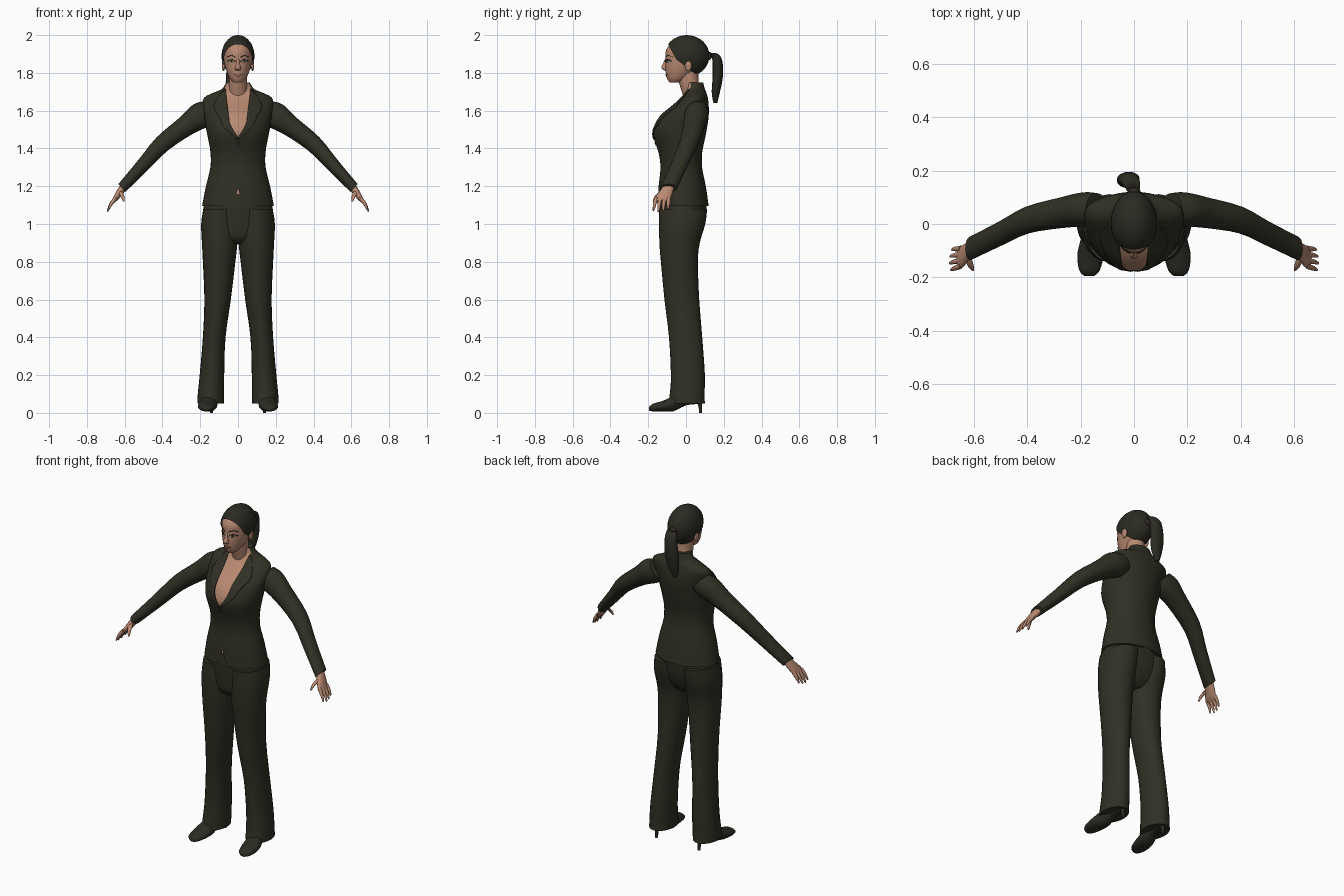
import bpy, bmesh, math
from mathutils import Vector
from mathutils.bvhtree import BVHTree

cube = bpy.data.objects.get("Cube")
if cube:
    bpy.data.objects.remove(cube, do_unlink=True)


def material(name, r, g, b):
    m = bpy.data.materials.new(name)
    m.use_nodes = True
    m.diffuse_color = (r, g, b, 1)
    node = next(n for n in m.node_tree.nodes if n.type == "BSDF_PRINCIPLED")
    node.inputs["Base Color"].default_value = (r, g, b, 1)
    node.inputs["Roughness"].default_value = 0.8
    return m


SUIT = material("dark olive cloth", 0.030, 0.029, 0.018)
SKIN = material("warm skin", 0.48, 0.25, 0.165)
HAIR = material("dark hair", 0.024, 0.023, 0.016)
SHOE = material("dark leather", 0.025, 0.024, 0.017)
WHITE = material("eye white", 0.5, 0.45, 0.4)
DARK = material("eye and brow dark", 0.03, 0.022, 0.016)
LIPS = material("lip rose", 0.33, 0.13, 0.10)
X, Y, Z = Vector((1, 0, 0)), Vector((0, 1, 0)), Vector((0, 0, 1))
made = []


def finish(name, bm, *mats):
    mesh = bpy.data.meshes.new(name)
    bm.to_mesh(mesh)
    bm.free()
    for m in mats:
        mesh.materials.append(m)
    ob = bpy.data.objects.new(name, mesh)
    bpy.context.collection.objects.link(ob)
    made.append(ob)
    return ob


def spline(rows, steps):
    """Smooth rows of numbers with a Catmull-Rom curve."""
    rows = [Vector(r) for r in rows]
    pts = [rows[0]] + rows + [rows[-1]]
    out = []
    for a, b, c, d in zip(pts, pts[1:], pts[2:], pts[3:]):
        for i in range(steps):
            t = i / steps
            out.append(0.5 * (2 * b + (c - a) * t + (2 * a - 5 * b + 4 * c - d) * t * t
                              + (3 * b - a - 3 * c + d) * t ** 3))
    return out + [rows[-1]]


def loft(rings, u=X, v=Y, sides=24, steps=3, flip=1):
    """Skin elliptical rings (x, y, z, radius along u, radius along v)."""
    bm = bmesh.new()
    loops = []
    for x, y, z, ru, rv in spline(rings, steps):
        loop = []
        for i in range(sides):
            a = math.tau * i / sides
            p = Vector((x, y, z)) + u * ru * math.cos(a) + v * rv * math.sin(a)
            loop.append(bm.verts.new((p.x * flip, p.y, p.z)))
        loops.append(loop)
    for a, b in zip(loops, loops[1:]):
        for i in range(sides):
            j = (i + 1) % sides
            bm.faces.new((a[i], a[j], b[j], b[i]))
    bm.faces.new(loops[0])
    bm.faces.new(loops[-1])
    bmesh.ops.recalc_face_normals(bm, faces=bm.faces)
    return bm


def ellipsoid(center, radii):
    bm = bmesh.new()
    bmesh.ops.create_uvsphere(bm, u_segments=32, v_segments=20, radius=1)
    bmesh.ops.scale(bm, vec=radii, verts=bm.verts)
    bmesh.ops.translate(bm, vec=center, verts=bm.verts)
    return bm


def bisect(bm, co, no, **kw):
    bmesh.ops.bisect_plane(bm, geom=bm.verts[:] + bm.edges[:] + bm.faces[:],
                           plane_co=co, plane_no=no, **kw)


def wedge(bm, planes, y_max):
    """Cut mirrored front-view planes and return the front faces inside them."""
    both = [(Vector((x * s, 0, z)), Vector((nx * s, 0, nz)))
            for x, z, nx, nz in planes for s in (1, -1)]
    for co, no in both:
        bisect(bm, co, no)
    inside = []
    for f in bm.faces:
        c = f.calc_center_median()
        if c.y < y_max and all((c - co).dot(no) > 0 for co, no in both):
            inside.append(f)
    return inside


def plate(name, target, inner, outer, mat, lift=0.003, flip=1, columns=5):
    """Thin panel between two (x, z) edges, laid on the front of a part."""
    src = bmesh.new()
    src.from_mesh(target.data)
    tree = BVHTree.FromBMesh(src)
    src.free()
    bm = bmesh.new()
    rows = []
    for a, b in zip(spline(inner, 3), spline(outer, 3)):
        row = []
        for i in range(columns):
            p = a.lerp(b, i / (columns - 1))
            hit = tree.ray_cast(Vector((p.x * flip, -1, p.y)), Y)[0]
            y = hit.y if hit else -0.1
            row.append(bm.verts.new((p.x * flip, y - lift, p.y)))
        rows.append(row)
    for a, b in zip(rows, rows[1:]):
        for i in range(columns - 1):
            f = bm.faces.new((a[i], a[i + 1], b[i + 1], b[i]))
            f.normal_update()
            if f.normal.y > 0:
                f.normal_flip()
    ob = finish(name, bm, mat)
    mod = ob.modifiers.new("thickness", "SOLIDIFY")
    mod.thickness = 0.004
    return ob


# Jacket, with the open neckline as skin and a notch in the front hem
bm = loft([(0, -.015, 1.095, .19, .135), (0, -.02, 1.2, .17, .125), (0, -.025, 1.3, .146, .11),
           (0, -.03, 1.38, .146, .116), (0, -.035, 1.45, .158, .135), (0, -.032, 1.5, .168, .142),
           (0, -.01, 1.57, .178, .13), (0, .025, 1.63, .186, .095), (0, .045, 1.67, .178, .07),
           (0, .05, 1.695, .13, .058), (0, .05, 1.715, .085, .05), (0, .045, 1.75, .062, .045)],
          sides=40)
for f in wedge(bm, [(0, 1.455, -.075, .042), (.042, 1.53, -.21, .028)], .025):
    f.material_index = 1
notch = wedge(bm, [(0, 1.19, -.1, -.03)], 0)
bmesh.ops.delete(bm, geom=notch, context="FACES")
jacket = finish("jacket", bm, SUIT, SKIN)

# Body under the jacket
finish("midriff", loft([(0, -.02, 1.14, .15, .115), (0, -.022, 1.23, .14, .105)]), SKIN)
finish("hips", loft([(0, -.02, 1.16, .165, .12), (0, -.017, 1.1, .18, .126), (0, -.02, 1, .192, .115),
                     (0, -.03, .93, .165, .095), (0, -.03, .895, .1, .06)], sides=32), SUIT)
finish("neck", loft([(0, .045, 1.64, .055, .05), (0, .03, 1.7, .05, .052),
                     (0, .015, 1.75, .048, .052), (0, .01, 1.81, .048, .055)]), SKIN)

# Head and nose
head = finish("head", loft([(0, -.06, 1.748, .022, .026), (0, -.047, 1.768, .042, .052),
                            (0, -.03, 1.80, .057, .077), (0, -.01, 1.84, .07, .1),
                            (0, .002, 1.88, .076, .11), (0, .004, 1.92, .076, .11),
                            (0, .004, 1.96, .058, .08), (0, .004, 1.985, .03, .045)],
                           sides=32), SKIN)
finish("nose", loft([(0, -.104, 1.875, .007, .006), (0, -.11, 1.85, .009, .012),
                     (0, -.116, 1.826, .016, .015), (0, -.104, 1.812, .012, .009)], sides=12), SKIN)
plate("mouth", head, [(-.024, 1.79), (0, 1.795), (.024, 1.79)],
      [(-.023, 1.788), (0, 1.779), (.023, 1.788)], LIPS)

# Swept-back hair, cut along the hairline
bm = ellipsoid((0, .004, 1.89), (.087, .12, .11))
bisect(bm, (0, -.05, 1.87), (0, .085, .047), clear_inner=True)
bisect(bm, (0, -.05, 1.87), (0, .09, .12), clear_inner=True)
finish("hair_cap", bm, HAIR)
finish("ponytail", loft([(0, .115, 1.89, .018, .016), (-.005, .14, 1.905, .028, .02),
                         (-.015, .165, 1.87, .036, .026), (-.022, .168, 1.78, .042, .027),
                         (-.028, .158, 1.7, .034, .022), (-.035, .155, 1.64, .012, .01)],
                        sides=16), HAIR)
bm = ellipsoid((0, .122, 1.89), (.024, .014, .022))
finish("hair_tie", bm, DARK)

# Jacket button
plate("button", jacket, [(-.006, 1.432), (-.009, 1.424), (-.006, 1.416)],
      [(.006, 1.432), (.009, 1.424), (.006, 1.416)], DARK)

across = Vector((.66, 0, .75))
for s, side in ((1, "left_"), (-1, "right_")):
    # Lapel
    plate(side + "lapel", jacket,
          [(.066, 1.715), (.06, 1.66), (.051, 1.59), (.043, 1.53), (0, 1.457)],
          [(.082, 1.705), (.128, 1.625), (.102, 1.57), (.075, 1.515), (.006, 1.447)],
          SUIT, .005, s, 7)

    # Face details and ear
    plate(side + "eye", head, [(.018, 1.861), (.034, 1.869), (.052, 1.862)],
          [(.018, 1.859), (.034, 1.854), (.052, 1.860)], WHITE, .002, s)
    plate(side + "iris", head, [(.029, 1.867), (.035, 1.870), (.041, 1.867)],
          [(.029, 1.856), (.035, 1.854), (.041, 1.856)], DARK, .004, s)
    plate(side + "lash", head, [(.015, 1.862), (.034, 1.873), (.056, 1.865)],
          [(.016, 1.859), (.034, 1.868), (.055, 1.861)], DARK, .005, s)
    plate(side + "brow", head, [(.014, 1.886), (.038, 1.895), (.058, 1.885)],
          [(.014, 1.881), (.038, 1.890), (.058, 1.883)], DARK, .003, s)
    finish(side + "ear", ellipsoid((.077 * s, .012, 1.838), (.009, .018, .029)), SKIN)

    # Sleeve
    finish(side + "sleeve", loft([(.14, .06, 1.605, .06, .056), (.19, .055, 1.577, .073, .064),
                                  (.27, .043, 1.523, .056, .058), (.40, .015, 1.425, .046, .051),
                                  (.5, -.035, 1.315, .037, .046), (.615, -.092, 1.19, .028, .044)],
                                 across, Y, flip=s), SUIT)

    # Hand, fingers and thumb
    finish(side + "palm", loft([(.60, -.088, 1.205, .021, .03), (.625, -.105, 1.17, .019, .036),
                                (.645, -.122, 1.14, .015, .042), (.66, -.128, 1.12, .009, .038)],
                               across, Y, 16, flip=s), SKIN)
    for i, length in enumerate((.9, 1, .95, .8)):
        o = (i - 1.5) * .022
        tip = [(.65, -.125 + o, 1.135, .011, .011),
               (.65 + .026 * length, -.13 + o * 1.1, 1.135 - .035 * length, .009, .009),
               (.65 + .042 * length, -.134 + o * 1.15, 1.135 - .07 * length, .004, .005)]
        finish(side + "finger_" + str(i + 1), loft(tip, across, Y, 10, flip=s), SKIN)
    finish(side + "thumb", loft([(.625, -.12, 1.175, .013, .016), (.613, -.155, 1.148, .011, .011),
                                 (.604, -.172, 1.118, .004, .005)], X, Y, 10, flip=s), SKIN)

    # Trouser leg
    finish(side + "trouser_leg", loft([(.092, -.015, 1.08, .092, .127), (.097, -.02, 1, .098, .122),
                                       (.097, -.034, .9, .094, .107), (.1, -.035, .8, .086, .098),
                                       (.108, -.022, .6, .07, .092), (.126, -.002, .4, .06, .088),
                                       (.138, .01, .2, .065, .09), (.143, .006, .1, .07, .092),
                                       (.145, .003, .05, .07, .097)], flip=s), SUIT)

    # Shoe and stiletto heel
    finish(side + "shoe", loft([(.168, -.195, .022, .018, .01), (.167, -.175, .028, .038, .02),
                                (.163, -.12, .036, .05, .029), (.155, -.065, .05, .047, .041),
                                (.146, 0, .08, .036, .04), (.142, .06, .085, .034, .038),
                                (.14, .088, .085, .02, .03)], X, Z, 20, flip=s), SHOE)
    finish(side + "heel", loft([(.141, .068, .07, .022, .02), (.141, .075, .035, .01, .01),
                                (.141, .077, 0, .008, .008)], X, Y, 10, flip=s), SHOE)

# Smooth shading that keeps sharp edges
bpy.ops.object.select_all(action="DESELECT")
for ob in made:
    ob.select_set(True)
bpy.context.view_layer.objects.active = jacket
bpy.ops.object.shade_smooth_by_angle(angle=math.radians(45))
